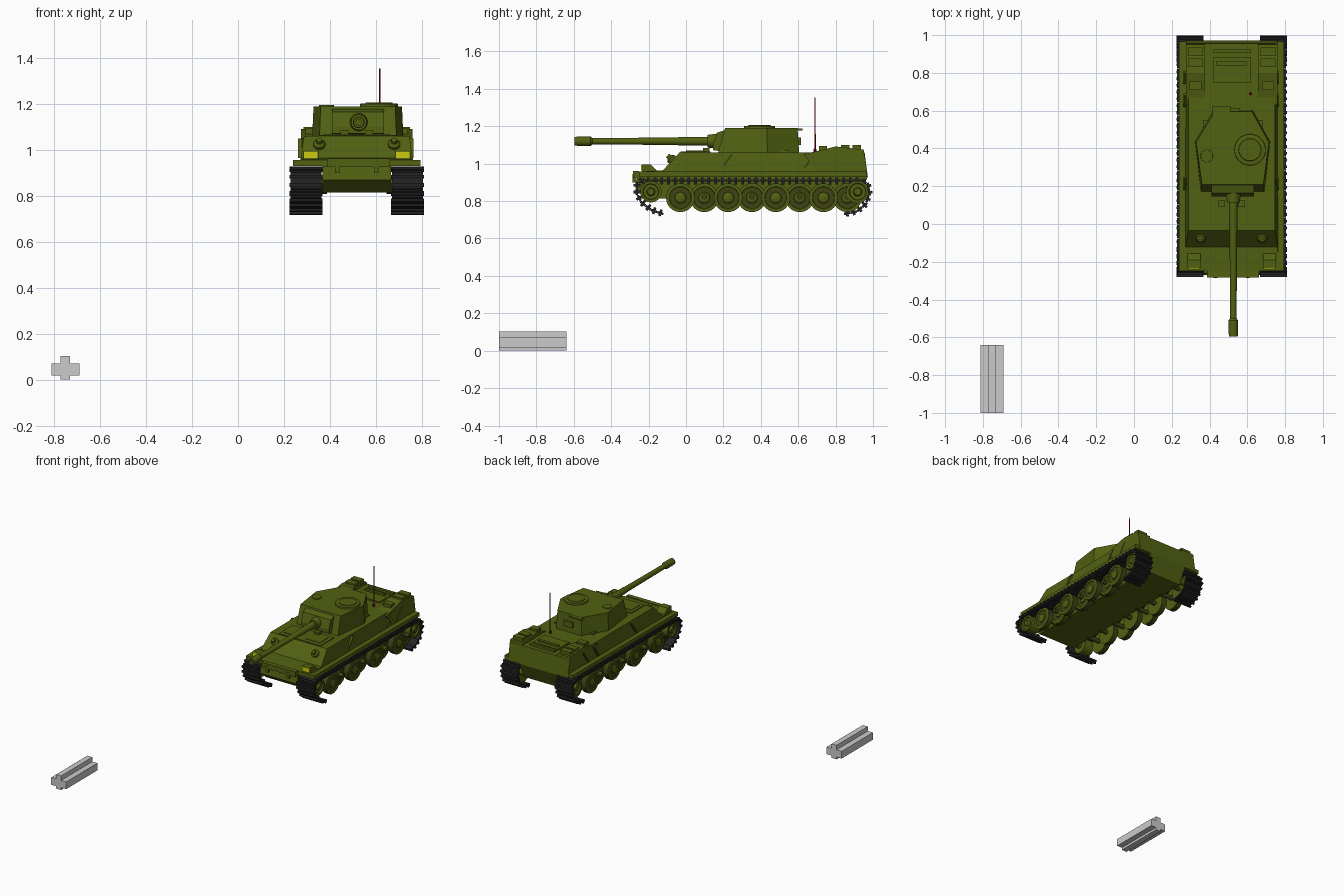
import bpy, bmesh, math
from mathutils import Matrix, Vector

if "Cube" in bpy.data.objects:
    bpy.data.objects.remove(bpy.data.objects["Cube"], do_unlink=True)


def material(name, r, g, b):
    m = bpy.data.materials.new(name)
    m.use_nodes = True
    m.diffuse_color = (r, g, b, 1)
    m.node_tree.nodes["Principled BSDF"].inputs["Base Color"].default_value = (r, g, b, 1)
    return m


GREEN = material("olive green", 0.085, 0.12, 0.006)
OLIVE = material("dark olive", 0.05, 0.055, 0.006)
BLACK = material("track black", 0.018, 0.018, 0.02)
YELLOW = material("lamp yellow", 0.6, 0.6, 0.005)
RED = material("aerial red", 0.25, 0.005, 0.01)
GREY = material("pale grey", 0.6, 0.6, 0.6)

CX = 0.517          # centre line of the vehicle
GUN_X, GUN_Z = 0.526, 1.12


def finish(name, bm, mat, smooth=False):
    bmesh.ops.recalc_face_normals(bm, faces=bm.faces)
    me = bpy.data.meshes.new(name)
    bm.to_mesh(me)
    bm.free()
    me.materials.append(mat)
    if smooth:
        for p in me.polygons:
            p.use_smooth = True
        me.set_sharp_from_angle(angle=math.radians(35))
    ob = bpy.data.objects.new(name, me)
    bpy.context.scene.collection.objects.link(ob)
    return ob


def loft(name, lower, upper, mat):
    """Solid between two matching loops of 3D points."""
    bm = bmesh.new()
    a = [bm.verts.new(p) for p in lower]
    b = [bm.verts.new(p) for p in upper]
    bm.faces.new(a)
    bm.faces.new(b)
    for i in range(len(a)):
        j = (i + 1) % len(a)
        bm.faces.new((a[i], a[j], b[j], b[i]))
    return finish(name, bm, mat)


def side_prism(name, profile, x0, x1, mat, inset=0.0, zref=0.0):
    """Side profile (y, z) pulled across x; inset leans the sides in above zref."""
    def lean(z):
        return inset * max(0, z - zref)
    return loft(name, [(x0 + lean(z), y, z) for y, z in profile],
                [(x1 - lean(z), y, z) for y, z in profile], mat)


def box(name, x, y, z, mat=GREEN):
    return side_prism(name, [(y[0], z[0]), (y[1], z[0]), (y[1], z[1]), (y[0], z[1])], *x, mat)


def pair(name, dx, y, z, mat=GREEN):
    """Box on both sides, dx measured out from the centre line."""
    box("right_" + name, (CX - dx[1], CX - dx[0]), y, z, mat)
    box("left_" + name, (CX + dx[0], CX + dx[1]), y, z, mat)


def turned(name, profile, centre, axis, mat, sides=24):
    """Lathe (distance along axis, radius) about a given axis."""
    bm = bmesh.new()
    rings = []
    for d, r in profile:
        rings.append([bm.verts.new((r * math.cos(t), r * math.sin(t), d))
                      for t in (2 * math.pi * k / sides for k in range(sides))])
    for a, b in zip(rings, rings[1:]):
        for i in range(sides):
            j = (i + 1) % sides
            bm.faces.new((a[i], a[j], b[j], b[i]))
    bm.faces.new(rings[0])
    bm.faces.new(rings[-1])
    rot = Vector((0, 0, 1)).rotation_difference(Vector(axis)).to_matrix().to_4x4()
    bm.transform(Matrix.Translation(centre) @ rot)
    return finish(name, bm, mat, True)


# Loose cross-section bar
bar = [(-.02, 0), (.02, 0), (.02, .017), (.061, .017), (.061, .07), (.02, .07),
       (.02, .103), (-.02, .103), (-.02, .07), (-.061, .07), (-.061, .017), (-.02, .017)]
loft("cross_bar", [(x - .752, -1, z) for x, z in bar], [(x - .752, -.64, z) for x, z in bar], GREY)

# Hull
side_prism("lower_hull", [(-.26, .93), (-.27, .87), (-.2, .815), (.92, .815), (.972, .93)],
           CX - .15, CX + .15, GREEN)
side_prism("upper_hull", [(-.25, .93), (-.25, .957), (-.123, .965), (-.035, 1.06),
                          (.955, 1.06), (.972, .93)], CX - .245, CX + .245, GREEN, .15, .957)
box("fender_plate", (CX - .278, CX + .278), (-.25, .965), (.93, .957))
box("bow_plate", (CX - .13, CX + .145), (-.283, -.25), (.925, .962))
box("front_deck_plate", (CX - .165, CX + .17), (-.03, .13), (1.058, 1.066))
pair("driver_hatch", (.03, .145), (.0, .1), (1.064, 1.07))
pair("periscope", (.035, .07), (.09, .125), (1.06, 1.085))
pair("tow_eye", (.075, .095), (-.287, -.265), (.9, .945))

# Headlights and glacis fittings
for s, side in ((-1, "right"), (1, "left")):
    x = CX + s * .2
    side_prism(side + "_headlight_box", [(-.235, .955), (-.235, .996), (-.19, .996), (-.15, .957)],
               x - .034, x + .034, GREEN)
    box(side + "_headlight_lens", (x - .03, x + .03), (-.241, -.235), (.964, .994), YELLOW)
    turned(side + "_glacis_port", [(-.01, .026), (.012, .026), (.022, .014), (.035, .012)],
           (CX + s * .163, -.073, 1.02), (0, -.73, .68), GREEN, 16)

# Rear deck bins, lids and engine vent
for s, side in ((-1, "right"), (1, "left")):
    x0, x1 = sorted((CX + s * .14, CX + s * .243))
    side_prism(side + "_rear_bin", [(.63, 1.05), (.8, 1.092), (.95, 1.075), (.968, .96), (.7, .96)],
               x0, x1, GREEN)
    for k, y in enumerate((.83, .89)):
        box(f"{side}_bin_lid_{k}", (x0 + .012, x1 - .012), (y, y + .045), (1.07, 1.1))
    box(side + "_deck_handle", (x0 + .02, x1 - .02), (.71, .755), (1.06, 1.094))
    # Slanted side strips
    xs = CX + s * .243
    for k, y in enumerate((.18, .62, .74)):
        side_prism(f"{side}_side_strip_{k}", [(y, .965), (y + .01, .965), (y + .07, 1.05), (y + .06, 1.05)],
                   xs - .012, xs + .004, GREEN)
box("engine_vent", (.42, .62), (.75, .885), (1.058, 1.07))
box("vent_bar", (.435, .595), (.84, .86), (1.068, 1.082))
box("rear_vent_rail", (.42, .62), (.905, .925), (1.058, 1.075))
turned("aerial", [(0, .009), (.02, .009), (.022, .004), (.297, .003)], (.617, .69, 1.058), (0, 0, 1), RED, 8)

# Turret
plan = [(-.166, .17), (-.198, .435), (-.096, .605), (.106, .605), (.199, .435), (.169, .17)]
TX = .521
loft("turret", [(TX + x, y, 1.055) for x, y in plan],
     [(TX + x * .97, .385 + (y - .385) * (.82 if y < .3 else .96), 1.19) for x, y in plan], GREEN)
box("turret_ring_base", (TX - .155, TX + .158), (.185, .55), (1.055, 1.072))
side_prism("mantlet", [(.2, 1.065), (.145, 1.072), (.145, 1.1), (.165, 1.165), (.21, 1.18)],
           .41, .635, GREEN)
turned("gun_collar", [(0, .04), (.05, .034)], (GUN_X, .165, GUN_Z), (0, -1, 0), GREEN)
turned("gun_barrel", [(0, .024), (.2, .022), (.21, .02), (.66, .017), (.67, .025),
                      (.735, .025), (.755, .023), (.755, .013), (.72, .013)],
       (GUN_X, .16, GUN_Z), (0, -1, 0), GREEN)
turned("commander_cupola", [(0, .084), (.016, .082), (.018, .06), (.022, .058)],
       (.614, .393, 1.185), (0, 0, 1), GREEN, 32)
turned("loader_hatch", [(0, .034), (.01, .032)], (.385, .36, 1.186), (0, 0, 1), GREEN)
box("turret_rear_ledge", (.415, .51), (.55, .622), (1.177, 1.189))
box("turret_rear_port", (.49, .56), (.595, .615), (1.1, 1.14))

# Running gear: interleaved road wheels, drive sprockets and idlers
ROAD = [(-.02, .04), (-.02, .075), (.02, .075), (.02, .06), (.012, .056),
        (.012, .032), (.022, .028), (.028, .014)]
for s, side in ((-1, "right"), (1, "left")):
    for k in range(8):
        y = -.03 + k * .1275
        x = CX + s * (.255 if k % 2 == 0 else .213)
        turned(f"{side}_road_wheel_{k}", ROAD, (x, y, .818), (s, 0, 0), GREEN)
        turned(f"{side}_tyre_{k}", [(-.016, .077), (.016, .077)], (x, y, .818), (s, 0, 0), OLIVE)
        turned(f"{side}_axle_{k}", [(0, .016), (.14, .016)], (CX + s * .13, y, .825), (s, 0, 0), OLIVE, 12)
    for name, y, r in (("drive_sprocket", -.188, .058), ("rear_idler", .918, .062)):
        turned(f"{side}_{name}", [(-.1, r * .4), (-.05, r * .4), (-.05, r), (.03, r), (.03, r * .75),
                                  (.02, r * .7), (.02, r * .4), (.034, r * .3)],
               (CX + s * .245, y, .85), (s, 0, 0), GREEN, 14)

# Tracks: open runs of ridged links laid along a path
path = [Vector(p) for p in ((-.12, .73), (-.185, .752), (-.235, .79), (-.264, .84), (-.264, .885),
                            (-.235, .91), (.94, .91), (.972, .89), (.98, .845), (.962, .785),
                            (.915, .745), (.84, .73))]
PITCH = .036


def link_places():
    carry = PITCH / 2
    for a, b in zip(path, path[1:]):
        d = b - a
        while carry < d.length:
            yield a + d.normalized() * carry, math.atan2(d.y, d.x)
            carry += PITCH
        carry -= d.length


for s, side in ((-1, "right"), (1, "left")):
    bm = bmesh.new()
    for p, angle in link_places():
        base = Matrix.Translation((CX + s * .221, p.x, p.y)) @ Matrix.Rotation(angle, 4, 'X')
        for lift, size in ((0, (.136, PITCH * .95, .013)), (.01, (.144, .014, .014)),
                           (-.012, (.02, .014, .016))):
            bmesh.ops.create_cube(bm, size=1, matrix=base @ Matrix.Translation((0, 0, lift))
                                  @ Matrix.Diagonal((*size, 1)))
    finish(side + "_track", bm, BLACK)
